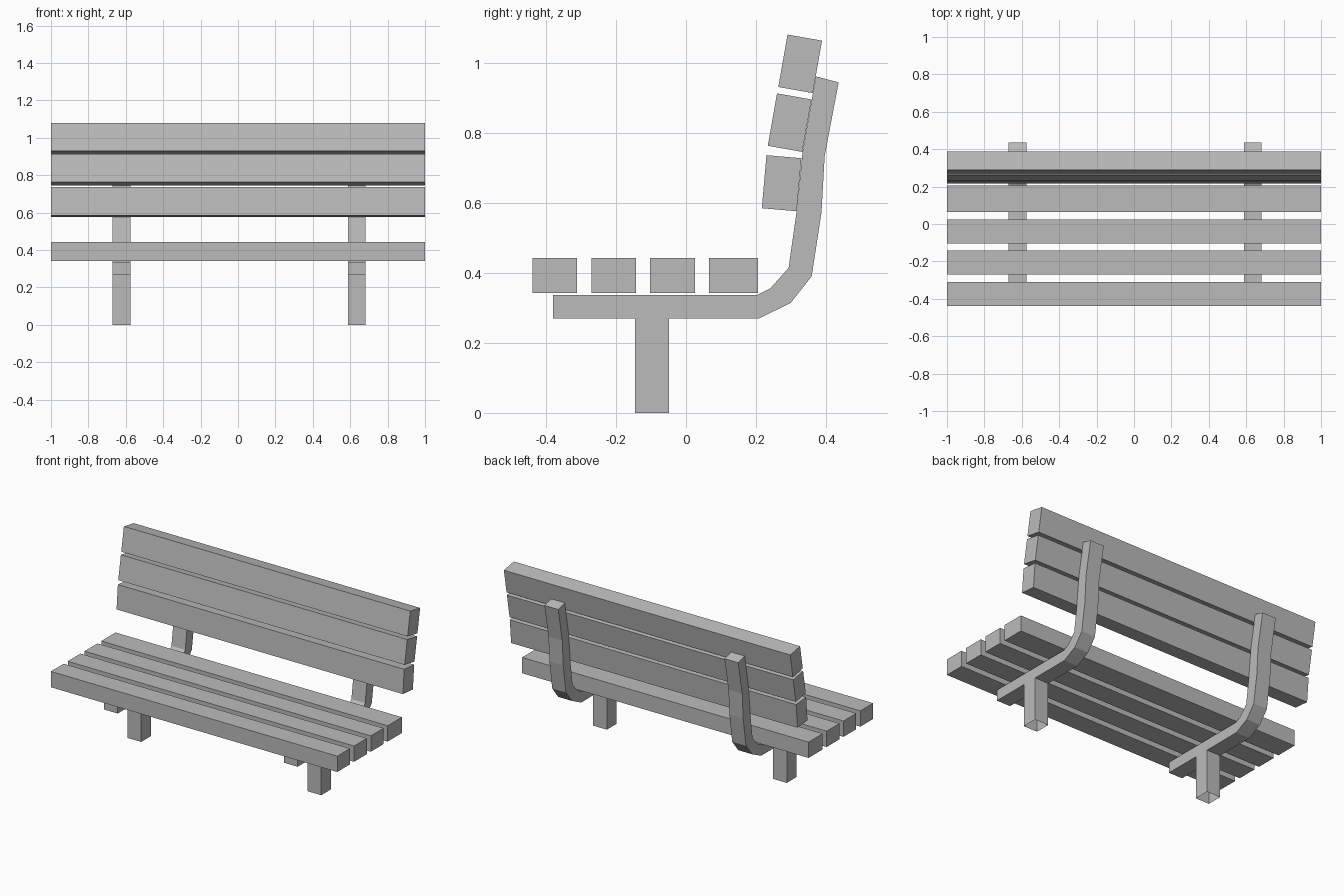
import bpy, bmesh, math
from mathutils import Matrix

cube = bpy.data.objects.get("Cube")
if cube:
    bpy.data.objects.remove(cube, do_unlink=True)

# Single flat colour
grey = bpy.data.materials.new("light grey")
grey.use_nodes = True
colour = (0.5, 0.5, 0.5, 1)
grey.diffuse_color = colour
grey.node_tree.nodes["Principled BSDF"].inputs["Base Color"].default_value = colour


def finish(name, bm):
    bmesh.ops.recalc_face_normals(bm, faces=bm.faces)
    mesh = bpy.data.meshes.new(name)
    bm.to_mesh(mesh)
    bm.free()
    mesh.materials.append(grey)
    obj = bpy.data.objects.new(name, mesh)
    bpy.context.collection.objects.link(obj)
    return obj


def box(name, centre, size, lean=0, open_bottom=False):
    bm = bmesh.new()
    bmesh.ops.create_cube(bm, size=1, matrix=Matrix.Diagonal((*size, 1)))
    if open_bottom:
        low = [f for f in bm.faces if f.calc_center_median().z < -0.49 * size[2]]
        bmesh.ops.delete(bm, geom=low, context='FACES_ONLY')
    obj = finish(name, bm)
    obj.location = centre
    obj.rotation_euler.x = -math.radians(lean)
    return obj


# Seat slats: front and back edge of each
for i, (y0, y1) in enumerate([(-0.438, -0.311), (-0.27, -0.143),
                              (-0.103, 0.025), (0.065, 0.206)]):
    box(f"seat_slat_{i + 1}", (0, (y0 + y1) / 2, 0.393), (2, y1 - y0, 0.1))

# Backrest slats: position and lean
for i, (y, z, lean) in enumerate([(0.273, 0.656, 5), (0.296, 0.829, 10),
                                  (0.326, 0.997, 10)]):
    box(f"back_slat_{i + 1}", (0, y, z), (2, 0.1, 0.152), lean)

# Bent bracket outline (y, z), upper edge then lower edge
BRACKET = [(-0.38, 0.337), (0.204, 0.337), (0.241, 0.356), (0.293, 0.414),
           (0.316, 0.576), (0.333, 0.747), (0.371, 0.961),
           (0.436, 0.944), (0.396, 0.733), (0.387, 0.573), (0.359, 0.39),
           (0.299, 0.314), (0.207, 0.269), (-0.38, 0.269)]
WIDTH = 0.096

for side, x in (("right", -0.622), ("left", 0.635)):
    bm = bmesh.new()
    face = bm.faces.new([bm.verts.new((x - WIDTH / 2, y, z)) for y, z in BRACKET])
    ext = bmesh.ops.extrude_face_region(bm, geom=[face], use_keep_orig=True)
    moved = [v for v in ext["geom"] if isinstance(v, bmesh.types.BMVert)]
    bmesh.ops.translate(bm, verts=moved, vec=(WIDTH, 0, 0))
    finish(f"{side}_bracket", bm)
    # Hollow post under the bracket
    box(f"{side}_leg", (x, -0.097, 0.1345), (WIDTH, 0.097, 0.269), open_bottom=True)
